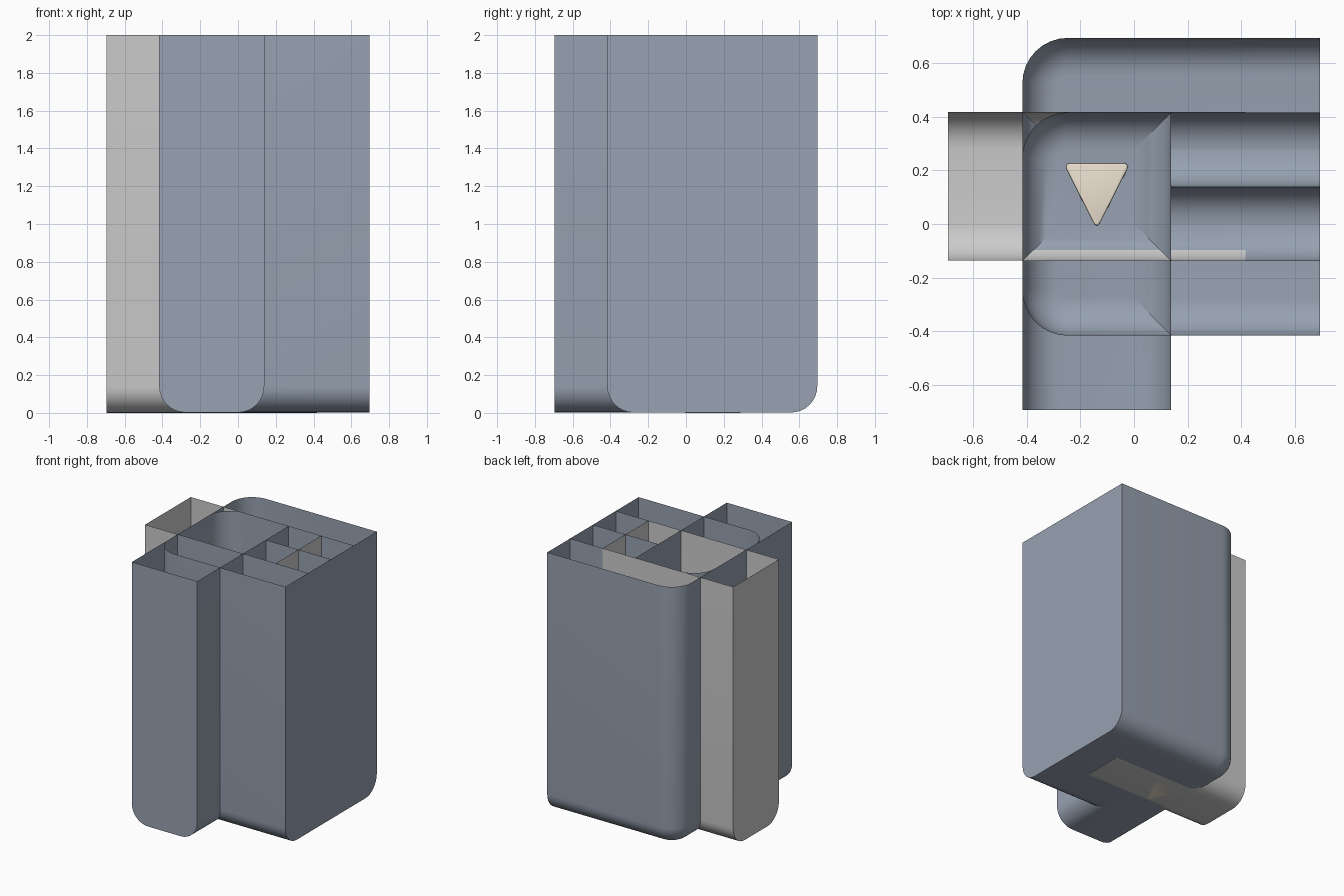
import bpy, bmesh, math

if "Cube" in bpy.data.objects:
    bpy.data.objects.remove(bpy.data.objects["Cube"])

U = 0.278            # module: half a channel width
R_FLOOR = 0.139      # rounding between walls and floor
R_BEND = 0.17        # rounding of the outer bend corners
TOP = 2.0
EPS = 0.002          # tiny gap between coincident skins
STEPS = 8


def material(name, rgb):
    m = bpy.data.materials.new(name)
    m.diffuse_color = (*rgb, 1)
    m.use_nodes = True
    m.node_tree.nodes["Principled BSDF"].inputs["Base Color"].default_value = m.diffuse_color
    return m


SLATE = material("slate", (0.31, 0.36, 0.44))
BEIGE = material("beige", (0.85, 0.76, 0.64))


def finish(bm, name, mat=None):
    mesh = bpy.data.meshes.new(name)
    bm.to_mesh(mesh)
    bm.free()
    ob = bpy.data.objects.new(name, mesh)
    bpy.context.collection.objects.link(ob)
    if mat:
        mesh.materials.append(mat)
    bpy.ops.object.select_all(action='DESELECT')
    ob.select_set(True)
    bpy.context.view_layer.objects.active = ob
    bpy.ops.object.shade_smooth_by_angle(angle=math.radians(35))
    return ob


def plan(x0, x1, y0, y1, radii):
    """Counter-clockwise rectangle with optional rounded corners (sw, se, ne, nw)."""
    pts = []
    corners = [(x0, y0, 1, 1), (x1, y0, -1, 1), (x1, y1, -1, -1), (x0, y1, 1, -1)]
    for i, (x, y, sx, sy) in enumerate(corners):
        r = radii[i]
        if not r:
            pts.append((x, y))
            continue
        for k in range(STEPS + 1):
            a = math.pi * (1 + i / 2) + math.pi / 2 * k / STEPS
            pts.append((x + sx * r + r * math.cos(a), y + sy * r + r * math.sin(a)))
    return pts


def channel(name, box, flat, bends=(), mat=None, floor=0.0):
    """Open-topped skin; sides listed in flat meet the floor squarely."""
    x0, x1, y0, y1 = box
    levels = [(0, TOP)]
    for k in range(STEPS + 1):
        a = math.pi / 2 * k / STEPS
        levels.append((R_FLOOR * (1 - math.cos(a)),
                       floor + R_FLOOR * (1 - math.sin(a))))
    bm = bmesh.new()
    rings = []
    for o, z in levels:
        d = {s: 0 if s in flat else o for s in "wesn"}
        radii = [R_BEND - o if c in bends else 0 for c in ("sw", "se", "ne", "nw")]
        pts = plan(x0 + d["w"], x1 - d["e"], y0 + d["s"], y1 - d["n"], radii)
        rings.append([bm.verts.new((x, y, z)) for x, y in pts])
    for a, b in zip(rings, rings[1:]):
        for i in range(len(a)):
            j = (i + 1) % len(a)
            bm.faces.new((b[i], b[j], a[j], a[i]))
    bm.faces.new(rings[-1][::-1])
    return finish(bm, name, mat)


# straight grey channel running left to right
channel("straight_channel", (-2.5 * U, 1.5 * U, -0.5 * U + EPS, 1.5 * U + EPS), "we")

# bend: one leg to the right, one leg to the front, shared rounded corner
channel("bend_side_leg", (-1.5 * U, 2.5 * U, -0.5 * U, 1.5 * U), "e", ("nw",), SLATE, EPS)
channel("bend_front_leg", (-1.5 * U, 0.5 * U, -2.5 * U, 1.5 * U), "s", ("nw",), SLATE, EPS)

# return bend: wide shell with two rounded corners and a middle divider
channel("return_bend", (-1.5 * U, 2.5 * U, -1.5 * U, 2.5 * U), "e", ("sw", "nw"), SLATE, EPS)

bm = bmesh.new()
for side in (1, -1):
    prof = [(0, TOP)]
    for k in range(STEPS + 1):
        a = math.pi / 2 * k / STEPS
        prof.append((R_FLOOR * (1 - math.cos(a)), EPS + R_FLOOR * (1 - math.sin(a))))
    rows = [[bm.verts.new((x, 0.5 * U + side * o, z)) for x in (0.5 * U, 2.5 * U)]
            for o, z in prof]
    for a, b in zip(rows, rows[1:]):
        q = (a[0], b[0], b[1], a[1])
        bm.faces.new(q if side < 0 else q[::-1])
finish(bm, "return_bend_divider", SLATE)

# flow arrow lying on the floor
tri = [(-0.265, 0.228), (-0.139, -0.02), (-0.013, 0.228)]
bm = bmesh.new()
base = bm.faces.new([bm.verts.new((x, y, 0.0)) for x, y in tri])
ext = bmesh.ops.extrude_face_region(bm, geom=[base])
for v in ext["geom"]:
    if isinstance(v, bmesh.types.BMVert):
        v.co.z = 0.03
upright = [e for e in bm.edges if abs(e.verts[0].co.z - e.verts[1].co.z) > 0.01]
bmesh.ops.bevel(bm, geom=upright, offset=0.028, segments=5, profile=0.5, affect='EDGES')
rim = [e for e in bm.edges if all(v.co.z > 0.02 for v in e.verts)]
bmesh.ops.bevel(bm, geom=rim, offset=0.006, segments=2, profile=0.5, affect='EDGES')
bmesh.ops.recalc_face_normals(bm, faces=bm.faces)
finish(bm, "flow_arrow", BEIGE)
